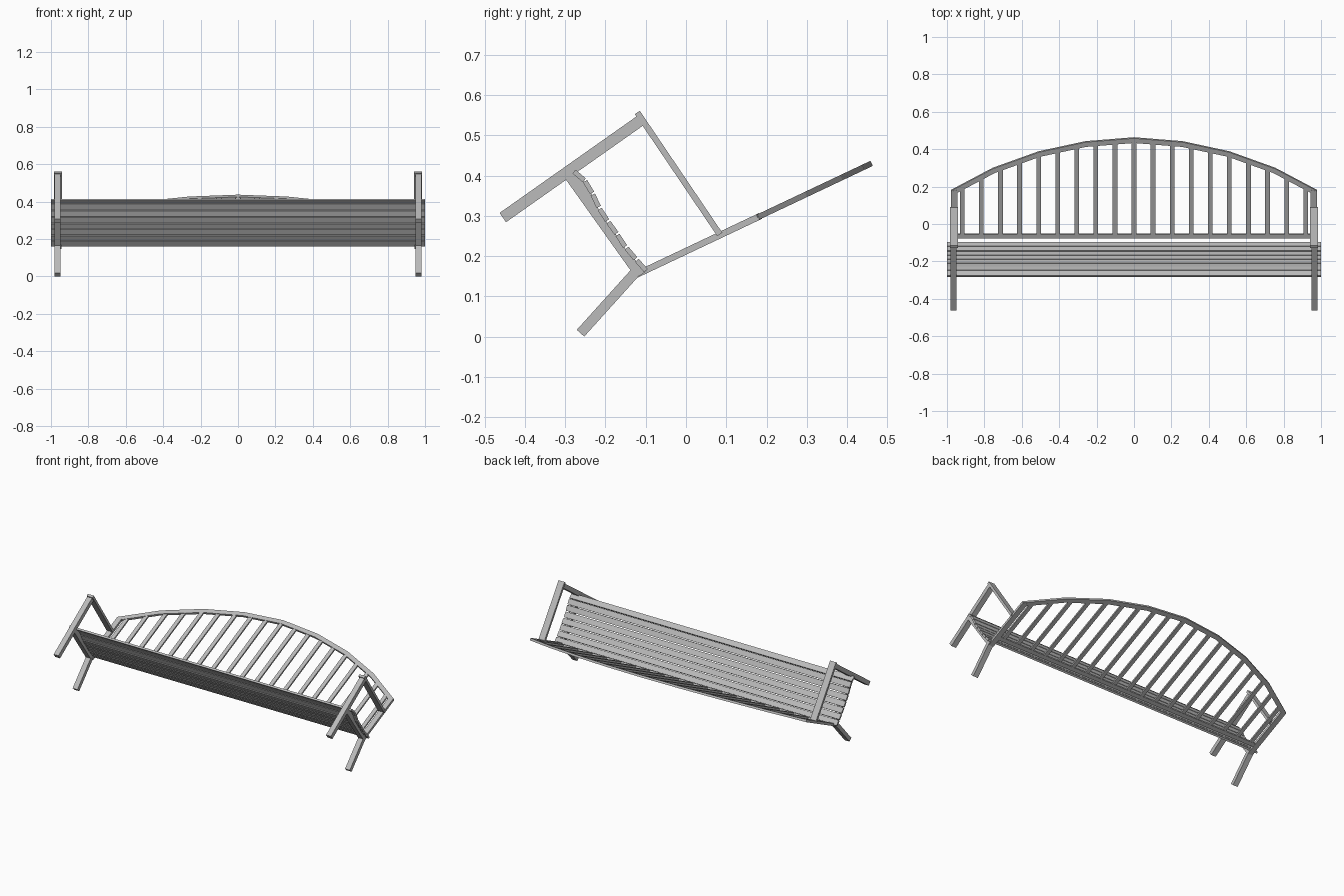
import bpy, bmesh, math
from mathutils import Vector

cube = bpy.data.objects.get("Cube")
if cube:
    bpy.data.objects.remove(cube, do_unlink=True)

mat = bpy.data.materials.new("light_grey")
mat.use_nodes = True
GREY = (0.5, 0.5, 0.5, 1)
mat.diffuse_color = GREY
mat.node_tree.nodes["Principled BSDF"].inputs["Base Color"].default_value = GREY

X, Y, Z = Vector((1, 0, 0)), Vector((0, 1, 0)), Vector((0, 0, 1))


def prism(name, pts, depth, origin=Vector(), u=Y, v=Z):
    """Flat outline in the u/v plane, extruded evenly to both sides."""
    n = u.cross(v).normalized() * (depth / 2)
    bm = bmesh.new()
    base = [origin + u * a + v * b for a, b in pts]
    lo = [bm.verts.new(p - n) for p in base]
    hi = [bm.verts.new(p + n) for p in base]
    bm.faces.new(lo[::-1])
    bm.faces.new(hi)
    for i in range(len(pts)):
        j = (i + 1) % len(pts)
        bm.faces.new((lo[i], lo[j], hi[j], hi[i]))
    bmesh.ops.recalc_face_normals(bm, faces=bm.faces)
    me = bpy.data.meshes.new(name)
    bm.to_mesh(me)
    bm.free()
    me.materials.append(mat)
    ob = bpy.data.objects.new(name, me)
    bpy.context.collection.objects.link(ob)
    return ob


def strip(p, q, w):
    """Rectangle outline of width w around the line p-q."""
    p, q = Vector(p), Vector(q)
    d = (q - p).normalized()
    s = Vector((-d.y, d.x)) * (w / 2)
    return [p - s, q - s, q + s, p + s]


# Seat curve in side profile, sampled by distance
CURVE = [Vector(p) for p in ((-0.276, 0.416), (-0.258, 0.405), (-0.235, 0.376), (-0.218, 0.338),
                             (-0.203, 0.308), (-0.172, 0.267), (-0.15, 0.232),
                             (-0.123, 0.2), (-0.093, 0.166))]
LENGTH = sum((b - a).length for a, b in zip(CURVE, CURVE[1:]))


def on_curve(s):
    for a, b in zip(CURVE, CURVE[1:]):
        seg = (b - a).length
        if s <= seg or b is CURVE[-1]:
            return a + (b - a) * (s / seg)
        s -= seg


# Seat slats
SLATS = 8
pitch = LENGTH / SLATS
for i in range(SLATS):
    a = on_curve(i * pitch + 0.002)
    b = on_curve((i + 1) * pitch - 0.003)
    d = (b - a).normalized()
    inward = Vector((d.y, -d.x)) * 0.006
    prism(f"seat_slat_{i + 1}", strip(a + inward, b + inward, 0.012), 2.0)

# Side frames: legs, seat bearers and armrests
for side, sx in (("left", 1), ("right", -1)):
    o = X * (0.965 * sx)
    prism(f"front_leg_{side}", strip((-0.455, 0.296), (-0.113, 0.537), 0.028), 0.034, o)
    prism(f"rear_leg_{side}", strip((-0.262, 0.0088), (-0.122, 0.164), 0.025), 0.034, o)
    top = [p + Vector((-0.007, -0.005)) for p in CURVE]
    prism(f"seat_bearer_{side}", top + [Vector((-0.118, 0.15)), Vector((-0.14, 0.168)),
                                        Vector((-0.298, 0.39))], 0.034, o)
    prism(f"armrest_{side}", strip((-0.121, 0.557), (0.084, 0.254), 0.015), 0.042,
          X * (0.962 * sx))

# Backrest plane: u runs across, v runs up the leaning back
SLOPE = math.atan(0.473)
UP = Vector((0, math.cos(SLOPE), math.sin(SLOPE)))
ORIGIN = Vector((0, 0, 0.2125))
COS = math.cos(SLOPE)


def back(name, pts, depth):
    """Outline given as (x, y) seen from above, laid on the leaning plane."""
    return prism(name, [(x, y / COS) for x, y in pts], depth, ORIGIN, X, UP)


# Arched top rail, split into straight segments
half = [(0.978, 0.18), (0.755, 0.298), (0.51, 0.386), (0.26, 0.44), (0, 0.461)]
outer = [(-x, y) for x, y in half[:-1]] + half[::-1]
inner = []
for i, p in enumerate(outer):
    a, b = Vector(outer[max(i - 1, 0)]), Vector(outer[min(i + 1, len(outer) - 1)])
    t = (b - a).normalized()
    inner.append((p[0] + t.y * 0.025, p[1] - t.x * 0.025))
for i in range(len(outer) - 1):
    back(f"arch_rail_{i + 1}", [outer[i], outer[i + 1], inner[i + 1], inner[i]], 0.014)


def arch_y(x):
    for a, b in zip(outer, outer[1:]):
        if a[0] <= x <= b[0]:
            return a[1] + (b[1] - a[1]) * (x - a[0]) / (b[0] - a[0])


# Back posts, lower rail and upright slats
for side, sx in (("left", 1), ("right", -1)):
    back(f"back_post_{side}", [(0.945 * sx, -0.122), (0.978 * sx, -0.122),
                               (0.978 * sx, 0.178), (0.945 * sx, 0.185)], 0.016)
back("back_lower_rail", [(-0.95, -0.076), (0.95, -0.076), (0.95, -0.054), (-0.95, -0.054)], 0.013)
for k in range(-9, 10):
    x = k * 0.102
    w = 0.0125
    back(f"back_slat_{k + 10}", [(x - w, -0.06), (x + w, -0.06),
                                 (x + w, arch_y(x + w) - 0.015),
                                 (x - w, arch_y(x - w) - 0.015)], 0.01)
